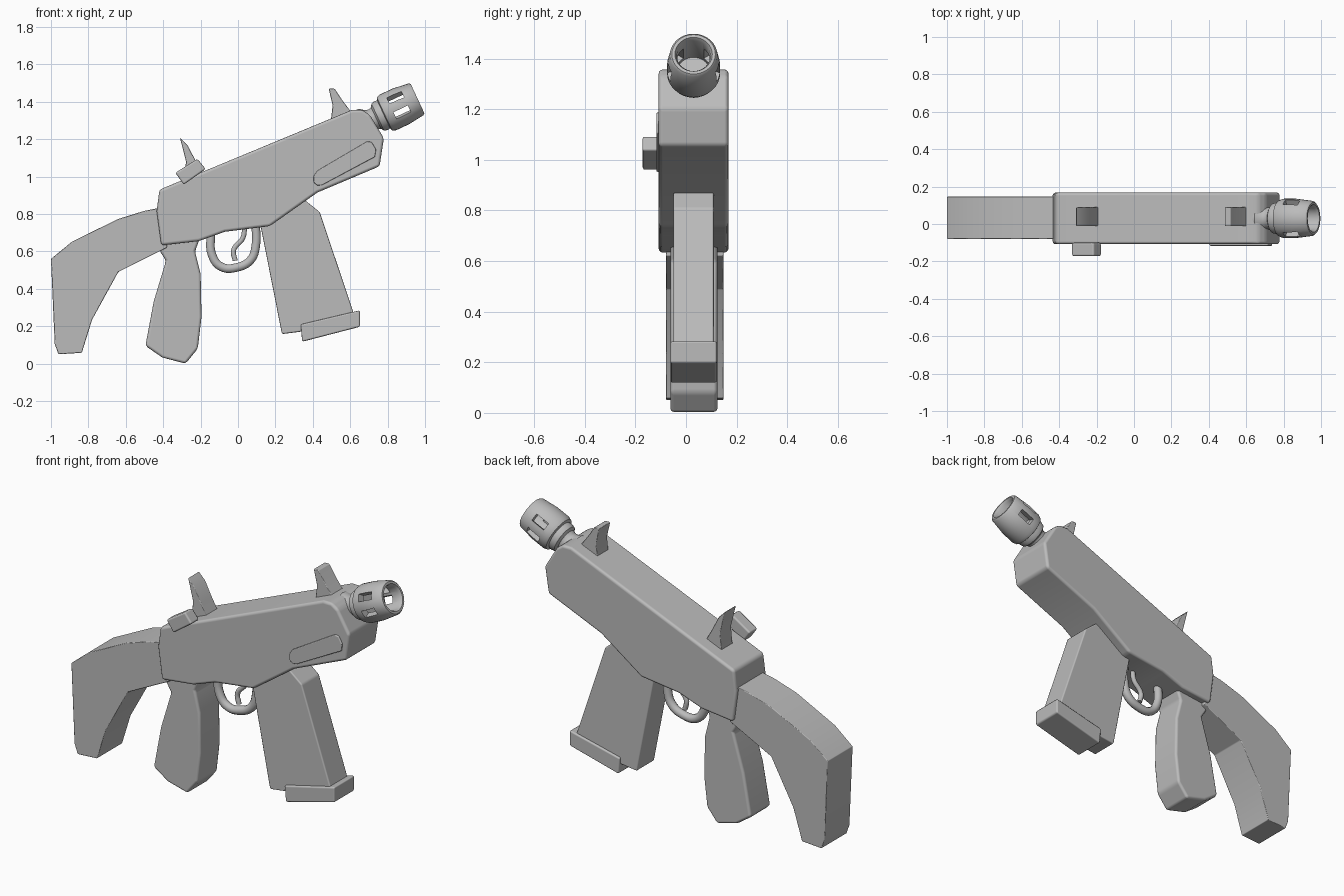
import bpy
import bmesh
from math import radians, sin, cos, atan2
from mathutils import Matrix, Vector

cube = bpy.data.objects.get("Cube")
if cube:
    bpy.data.objects.remove(cube, do_unlink=True)

MID = 0.03  # y of the centre plane

grey = bpy.data.materials.new("plain grey")
grey.use_nodes = True
grey.diffuse_color = (0.5, 0.5, 0.5, 1)
grey.node_tree.nodes["Principled BSDF"].inputs["Base Color"].default_value = (0.5, 0.5, 0.5, 1)


def activate(ob):
    bpy.ops.object.select_all(action="DESELECT")
    ob.select_set(True)
    bpy.context.view_layer.objects.active = ob


def add_mesh(name, bm):
    bmesh.ops.recalc_face_normals(bm, faces=bm.faces)
    mesh = bpy.data.meshes.new(name)
    bm.to_mesh(mesh)
    bm.free()
    ob = bpy.data.objects.new(name, mesh)
    bpy.context.collection.objects.link(ob)
    mesh.materials.append(grey)
    return ob


def smooth(ob, angle=30):
    activate(ob)
    bpy.ops.object.shade_smooth_by_angle(angle=radians(angle))


def slab(name, outline, y0, y1, bevel=0.0, segments=2):
    """Side outline in x, z pushed from y0 to y1, with rounded edges."""
    bm = bmesh.new()
    face = bm.faces.new([bm.verts.new((x, y0, z)) for x, z in outline])
    side = bmesh.ops.extrude_face_region(bm, geom=[face])["geom"]
    verts = [v for v in side if isinstance(v, bmesh.types.BMVert)]
    bmesh.ops.translate(bm, verts=verts, vec=(0, y1 - y0, 0))
    ob = add_mesh(name, bm)
    if bevel:
        smooth(ob)
        mod = ob.modifiers.new("rounded edges", "BEVEL")
        mod.width = bevel
        mod.segments = segments
        mod.limit_method = "ANGLE"
        mod.angle_limit = radians(25)
        mod.harden_normals = True
    return ob


def lathe(name, profile, matrix):
    """Profile of (radius, height) turned about local z."""
    bm = bmesh.new()
    verts = [bm.verts.new((r, 0, h)) for r, h in profile]
    edges = [bm.edges.new(pair) for pair in zip(verts, verts[1:])]
    bmesh.ops.spin(bm, geom=verts + edges, cent=(0, 0, 0), axis=(0, 0, 1),
                   angle=radians(360), steps=32)
    bmesh.ops.remove_doubles(bm, verts=bm.verts, dist=0.0005)
    bmesh.ops.transform(bm, matrix=matrix, verts=bm.verts)
    return add_mesh(name, bm)


def tube(name, points, radius):
    curve = bpy.data.curves.new(name, "CURVE")
    curve.dimensions = "3D"
    curve.bevel_depth = radius
    curve.bevel_resolution = 3
    curve.use_fill_caps = True
    curve.resolution_u = 6
    spline = curve.splines.new("BEZIER")
    spline.bezier_points.add(len(points) - 1)
    for p, (x, z) in zip(spline.bezier_points, points):
        p.co = (x, MID, z)
        p.handle_left_type = p.handle_right_type = "AUTO"
    ob = bpy.data.objects.new(name, curve)
    bpy.context.collection.objects.link(ob)
    curve.materials.append(grey)
    activate(ob)
    bpy.ops.object.convert(target="MESH")
    smooth(bpy.context.object, 40)


# Main housing
slab("body", [(-0.42, 0.93), (0.61, 1.357), (0.665, 1.357), (0.705, 1.33), (0.78, 1.205),
              (0.757, 1.055), (0.425, 0.915), (0.17, 0.735), (-0.07, 0.705),
              (-0.21, 0.655), (-0.41, 0.632), (-0.435, 0.815)],
     -0.108, 0.168, 0.016, 3)

# Shoulder stock
slab("stock", [(-1.0, 0.56), (-0.89, 0.65), (-0.645, 0.772), (-0.5, 0.817), (-0.38, 0.84),
               (-0.38, 0.62), (-0.41, 0.605), (-0.64, 0.49), (-0.78, 0.235),
               (-0.835, 0.058), (-0.96, 0.05), (-0.98, 0.105)],
     -0.08, 0.148, 0.004, 1)

# Rear grip
slab("grip", [(-0.42, 0.68), (-0.42, 0.605), (-0.385, 0.55), (-0.45, 0.335), (-0.495, 0.095),
              (-0.405, 0.033), (-0.28, 0.0), (-0.215, 0.08), (-0.195, 0.25),
              (-0.2, 0.48), (-0.23, 0.6), (-0.2, 0.68)],
     -0.062, 0.124, 0.015)

# Magazine and its foot
slab("magazine", [(0.12, 0.74), (0.235, 0.158), (0.345, 0.172), (0.622, 0.26),
                  (0.437, 0.81), (0.36, 0.872), (0.25, 0.84)],
     -0.05, 0.11, 0.008)
slab("magazine_foot", [(0.335, 0.21), (0.652, 0.285), (0.652, 0.197), (0.343, 0.117)],
     -0.062, 0.122, 0.009)

# Trigger and guard
tube("trigger_guard", [(-0.145, 0.7), (-0.14, 0.585), (-0.09, 0.518), (0.0, 0.516),
                       (0.068, 0.555), (0.095, 0.63), (0.093, 0.76)], 0.024)
tube("trigger", [(0.035, 0.75), (0.027, 0.675), (-0.024, 0.605), (-0.015, 0.55)], 0.014)

# Sights
slab("rear_sight", [(-0.31, 1.207), (-0.268, 1.165), (-0.227, 1.085), (-0.185, 1.01),
                    (-0.29, 0.96), (-0.278, 1.08)], -0.012, 0.09, 0.004, 1)
slab("front_sight", [(0.485, 1.47), (0.517, 1.47), (0.56, 1.405), (0.605, 1.345),
                     (0.495, 1.29), (0.506, 1.38)], -0.012, 0.09, 0.004, 1)

# Cocking knob and side pad
slab("cocking_knob", [(-0.335, 1.02), (-0.217, 1.095), (-0.173, 1.04), (-0.29, 0.957)],
     -0.172, -0.1, 0.01)
slab("side_pad", [(0.405, 0.968), (0.405, 1.005), (0.425, 1.032), (0.69, 1.188),
                  (0.715, 1.185), (0.738, 1.145), (0.732, 1.105), (0.45, 0.955), (0.425, 0.952)],
     -0.117, -0.1, 0.005)

# Barrel and slotted muzzle, along an axis tilted up 25 degrees
axis = Matrix.Translation((0.96, MID, 1.417)) @ Matrix.Rotation(radians(65), 4, "Y")
barrel = lathe("barrel", [(0, -0.18), (0.08, -0.18), (0.085, -0.215), (0.08, -0.235),
                          (0.064, -0.245), (0.058, -0.262), (0.062, -0.28),
                          (0.084, -0.31), (0.084, -0.36), (0, -0.36)], axis)
smooth(barrel, 35)
muzzle = lathe("muzzle", [(0, -0.17), (0.066, -0.17), (0.066, -0.015), (0.074, 0),
                          (0.086, 0), (0.094, -0.009), (0.105, -0.1), (0.105, -0.175),
                          (0.098, -0.195), (0.085, -0.2), (0, -0.2)], axis)

# Side slots cut through the muzzle wall
bm = bmesh.new()
for elevation in (33, -18):
    e = radians(elevation)
    for side in (-1, 1):
        turn = Matrix.Rotation(atan2(side * cos(e), -sin(e)), 4, "Z")
        place = axis @ turn @ Matrix.Translation((0.09, 0, -0.105))
        bmesh.ops.create_cube(bm, size=1, matrix=place @ Matrix.Diagonal((0.08, 0.042, 0.085, 1)))
cutter = add_mesh("slot_cutter", bm)
cutter.hide_render = True
cut = muzzle.modifiers.new("slots", "BOOLEAN")
cut.operation = "DIFFERENCE"
cut.object = cutter
activate(muzzle)
bpy.ops.object.modifier_apply(modifier=cut.name)
bpy.data.objects.remove(cutter, do_unlink=True)
smooth(muzzle, 35)
